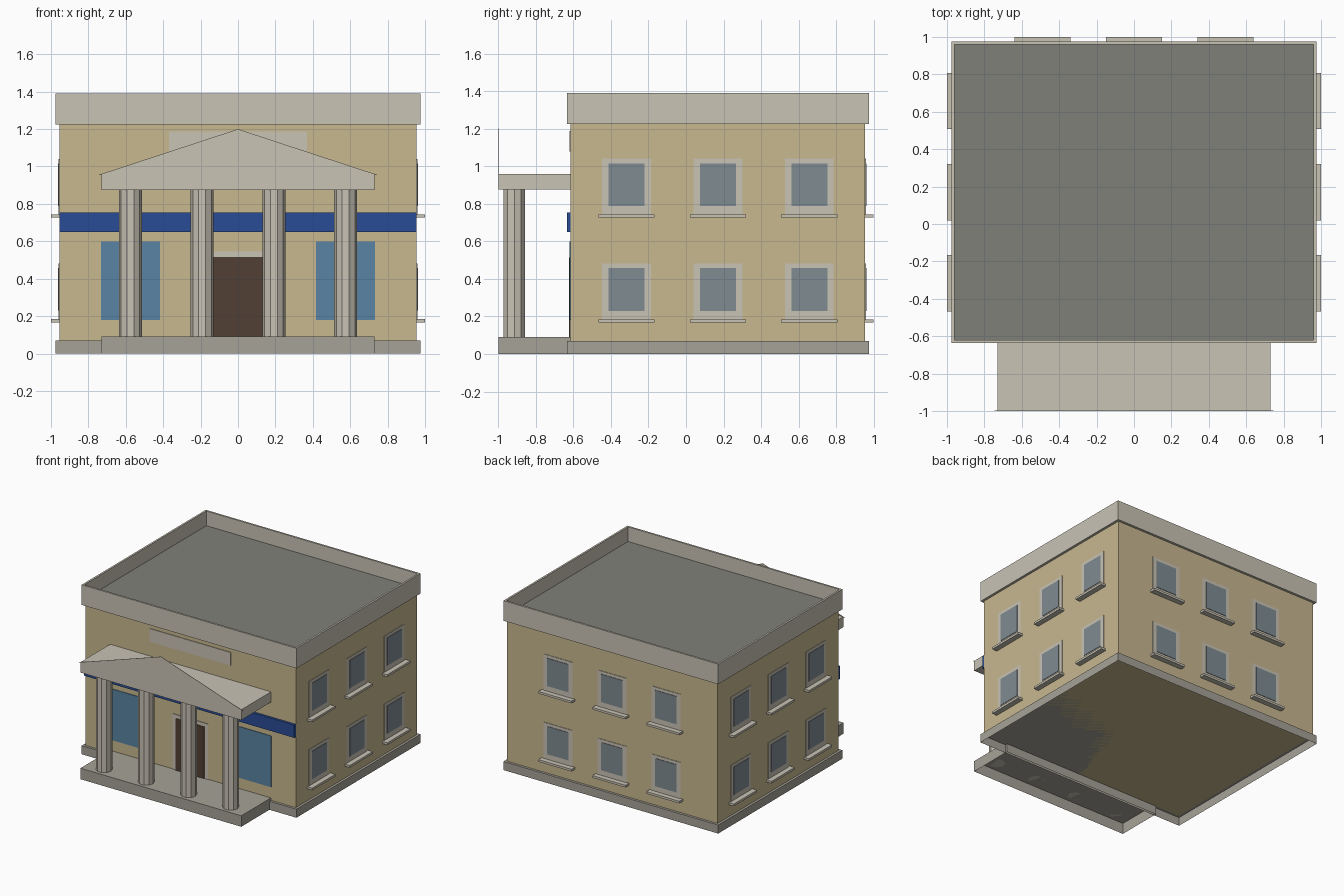
import bpy, bmesh, math
from mathutils import Matrix

if "Cube" in bpy.data.objects:
    bpy.data.objects.remove(bpy.data.objects["Cube"])


def material(name, r, g, b):
    def lin(c):
        c /= 255
        return c / 12.92 if c <= 0.04045 else ((c + 0.055) / 1.055) ** 2.4
    m = bpy.data.materials.new(name)
    m.diffuse_color = (lin(r), lin(g), lin(b), 1)
    m.use_nodes = True
    m.node_tree.nodes["Principled BSDF"].inputs["Base Color"].default_value = m.diffuse_color
    return m


TAN = material("tan_wall", 200, 184, 144)
TRIM = material("pale_trim", 201, 195, 181)
STONE = material("grey_stone", 166, 162, 151)
ROOF = material("roof_grey", 127, 128, 120)
BLUE = material("blue_band", 42, 76, 150)
BROWN = material("brown_door", 81, 64, 52)
SHOP = material("blue_glass", 90, 131, 163)
GLASS = material("grey_glass", 127, 139, 145)


def finish(bm, name, *mats):
    mesh = bpy.data.meshes.new(name)
    bm.to_mesh(mesh)
    bm.free()
    for m in mats:
        mesh.materials.append(m)
    ob = bpy.data.objects.new(name, mesh)
    bpy.context.collection.objects.link(ob)
    return ob


def box_bm(x0, x1, y0, y1, z0, z1):
    bm = bmesh.new()
    bmesh.ops.create_cube(bm, size=1)
    bmesh.ops.scale(bm, vec=(x1 - x0, y1 - y0, z1 - z0), verts=bm.verts)
    bmesh.ops.translate(bm, vec=((x0 + x1) / 2, (y0 + y1) / 2, (z0 + z1) / 2), verts=bm.verts)
    bm.normal_update()
    return bm


def box(name, mat, *dims, open_bottom=False):
    bm = box_bm(*dims)
    if open_bottom:
        low = [f for f in bm.faces if f.normal.z < -0.5]
        bmesh.ops.delete(bm, geom=low, context='FACES')
    return finish(bm, name, mat)


W, F, B = 0.955, -0.615, 0.955   # wall half width, front and back
MID = (F + B) / 2

# Main block and hollow plinth
box("walls", TAN, -W, W, F, B, 0.07, 1.23)
box("plinth", STONE, -0.975, 0.975, F - 0.02, B + 0.02, 0, 0.07, open_bottom=True)

# Parapet with sunken roof
bm = box_bm(-0.975, 0.975, F - 0.02, B + 0.02, 1.225, 1.39)
top = [f for f in bm.faces if f.normal.z > 0.5]
bmesh.ops.inset_region(bm, faces=top, thickness=0.022)
inner = bmesh.ops.extrude_face_region(bm, geom=top)
bmesh.ops.delete(bm, geom=top, context='FACES_ONLY')
floor = [g for g in inner['geom'] if isinstance(g, bmesh.types.BMFace)]
bmesh.ops.translate(bm, vec=(0, 0, -0.12), verts=floor[0].verts)
bmesh.ops.recalc_face_normals(bm, faces=bm.faces)
for f in floor:
    f.material_index = 1
finish(bm, "parapet_roof", TRIM, ROOF)

# Front wall details
box("blue_band", BLUE, -W, W, F - 0.02, F, 0.65, 0.755)
box("sign_plate", TRIM, -0.368, 0.368, F - 0.005, F, 1.08, 1.187)
box("door_frame", TRIM, -0.16, 0.16, F - 0.005, F, 0.07, 0.545)
box("door", BROWN, -0.13, 0.13, F - 0.009, F, 0.07, 0.515)
for side, x in (("left", -0.575), ("right", 0.575)):
    box(f"{side}_front_window", SHOP, x - 0.158, x + 0.158, F - 0.005, F, 0.18, 0.60)

# Portico: slab, columns, entablature, flat gable
box("portico_slab", STONE, -0.73, 0.73, -1, F, 0, 0.09, open_bottom=True)
box("entablature", TRIM, -0.73, 0.73, -1, F, 0.875, 0.96)
for i, x in enumerate((-0.575, -0.192, 0.192, 0.575)):
    bm = bmesh.new()
    ring = [bm.verts.new((x + 0.061 * math.cos(a), -0.915 + 0.061 * math.sin(a), 0.09))
            for a in (math.tau * k / 10 for k in range(10))]
    face = bm.faces.new(ring)
    ext = bmesh.ops.extrude_face_region(bm, geom=[face])
    up = [g for g in ext['geom'] if isinstance(g, bmesh.types.BMVert)]
    bmesh.ops.translate(bm, vec=(0, 0, 0.785), verts=up)
    bmesh.ops.recalc_face_normals(bm, faces=bm.faces)
    finish(bm, f"column_{i + 1}", TRIM)

bm = bmesh.new()
gable = bm.faces.new([bm.verts.new((x, -1, z)) for x, z in ((-0.745, 0.955), (0.745, 0.955), (0, 1.2))])
ext = bmesh.ops.extrude_face_region(bm, geom=[gable])
bmesh.ops.translate(bm, vec=(0, 0.003, 0),
                    verts=[g for g in ext['geom'] if isinstance(g, bmesh.types.BMVert)])
bmesh.ops.recalc_face_normals(bm, faces=bm.faces)
finish(bm, "gable", TRIM)


# Upper and lower windows; local -y points out of the wall
def window(name, x, y, z, angle):
    parts = (("frame", TRIM, (-0.13, 0.13, -0.004, 0, 0.018, 0.315)),
             ("glass", GLASS, (-0.096, 0.096, -0.008, 0, 0.062, 0.29)),
             ("sill", TRIM, (-0.15, 0.15, -0.045, 0, 0, 0.018)))
    for part, mat, dims in parts:
        ob = box(f"{name}_{part}", mat, *dims)
        ob.data.transform(Matrix.Translation((x, y, z)) @ Matrix.Rotation(angle, 4, 'Z'))


for row, z in (("lower", 0.167), ("upper", 0.726)):
    for i in (-1, 0, 1):
        n = i + 2
        window(f"right_{row}_window_{n}", W, MID + 0.487 * i, z, math.pi / 2)
        window(f"left_{row}_window_{n}", -W, MID + 0.487 * i, z, -math.pi / 2)
        window(f"back_{row}_window_{n}", 0.49 * i, B, z, math.pi)
